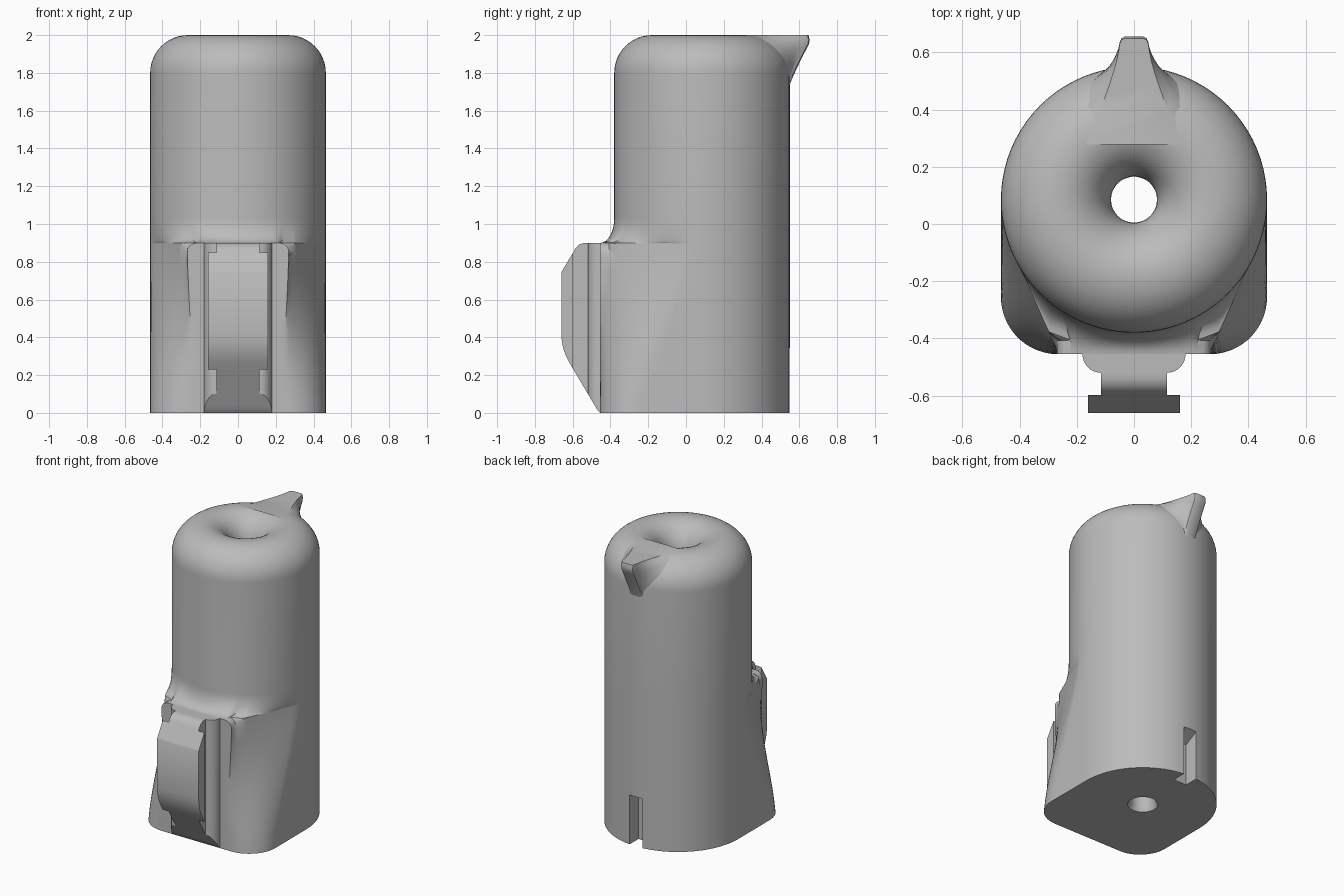
import bpy, bmesh
from math import sin, cos, pi, sqrt, radians

cube = bpy.data.objects.get("Cube")
if cube:
    bpy.data.objects.remove(cube, do_unlink=True)

R, CY = 0.465, 0.085          # barrel radius and its centre in y
FRONT = -0.455                # flat front face of the base
THROAT = 0.08                 # radius of the through hole

grey = bpy.data.materials.new("plain_grey")
grey.use_nodes = True
grey.diffuse_color = (0.5, 0.5, 0.5, 1)
grey.node_tree.nodes["Principled BSDF"].inputs["Base Color"].default_value = (0.5, 0.5, 0.5, 1)


def add_object(name, bm):
    bmesh.ops.recalc_face_normals(bm, faces=bm.faces)
    mesh = bpy.data.meshes.new(name)
    bm.to_mesh(mesh)
    bm.free()
    mesh.materials.append(grey)
    obj = bpy.data.objects.new(name, mesh)
    bpy.context.collection.objects.link(obj)
    return obj


def loft(name, rings, closed=False):
    """Skin a list of equal-length point rings, capped or closed on itself."""
    bm = bmesh.new()
    rows = [[bm.verts.new(p) for p in ring] for ring in rings]
    n = len(rows[0])
    pairs = list(zip(rows, rows[1:]))
    if closed:
        pairs.append((rows[-1], rows[0]))
    else:
        bm.faces.new(rows[0])
        bm.faces.new(rows[-1])
    for a, b in pairs:
        for i in range(n):
            j = (i + 1) % n
            bm.faces.new((a[i], a[j], b[j], b[i]))
    return add_object(name, bm)


def smooth(obj, angle=35):
    bpy.ops.object.select_all(action='DESELECT')
    obj.select_set(True)
    bpy.context.view_layer.objects.active = obj
    bpy.ops.object.shade_smooth_by_angle(angle=radians(angle))


def cut(obj, cutter):
    cutter.hide_render = True
    mod = obj.modifiers.new("cut", 'BOOLEAN')
    mod.operation, mod.solver, mod.object = 'DIFFERENCE', 'EXACT', cutter
    bpy.context.view_layer.objects.active = obj
    bpy.ops.object.modifier_apply(modifier=mod.name)
    bpy.data.objects.remove(cutter, do_unlink=True)


# Half outlines of the body, from the +x side round to the front centre
A, B, C = 6, 14, 8


def on_circle(deg):
    return (R * cos(radians(deg)), CY - R * sin(radians(deg)))


def lerp(p, q, t):
    return tuple(a + (b - a) * t for a, b in zip(p, q))


def bezier(p, q, r, t):
    return lerp(lerp(p, q, t), lerp(q, r, t), t)


circle_half = ([on_circle(10 * i / A) for i in range(A)]
               + [on_circle(10 + 50 * i / (B - 1)) for i in range(B)]
               + [on_circle(60 + 30 * (i + 1) / C) for i in range(C)])
base_half = ([lerp((R, CY), (R, -0.255), i / A) for i in range(A)]
             + [(0.265 + 0.2 * cos(pi / 2 * i / (B - 1)), -0.255 - 0.2 * sin(pi / 2 * i / (B - 1)))
                for i in range(B)]
             + [lerp((0.265, FRONT), (0, FRONT), (i + 1) / C) for i in range(C)])
tab_half = ([on_circle(10 * i / A) for i in range(A)]
            + [bezier(on_circle(10), (0.36, -0.25), (0.27, -0.435), i / (B - 1)) for i in range(B)]
            + [lerp((0.27, FRONT), (0, FRONT), i / (C - 1)) for i in range(C)])


def full_ring(half, z):
    mirrored = [(-x, y) for x, y in reversed(half[:-1])]
    back = [(-R * cos(pi * i / 40), CY + R * sin(pi * i / 40)) for i in range(1, 40)]
    return [(x, y, z) for x, y in half + mirrored + back]


def round_ring(r, z):
    return [(x * r / R, CY + (y - CY) * r / R, z) for x, y, _ in full_ring(circle_half, 0)]


def blend(p, q, t):
    return [lerp(a, b, t) for a, b in zip(p, q)]


def tab_width(z):
    return 0.22 + sqrt(max(0, 0.05 ** 2 - max(0, z - 0.85) ** 2))


# Body: flared base, fillet into the barrel, rounded rim, funnel and bore
rings = []
for z in [0.9 * i / 12 for i in range(12)] + [0.85, 0.87, 0.885, 0.895, 0.9]:
    t = z / 0.9
    f = 0.5 * t + 0.5 * t * t * (3 - 2 * t)
    half = blend(base_half, tab_half, f)
    if z > 0.84:
        half = [(min(x, tab_width(z)) if y < -0.4 else x, y) for x, y in half]
    rings.append(full_ring(half, z))
rings.sort(key=lambda ring: ring[0][2])
ledge = [(x, y) for x, y in tab_half]
ledge = [(min(x, tab_width(0.9)) if y < -0.4 else x, y) for x, y in ledge]
for i in range(1, 9):
    a = pi / 2 * i / 8
    rings.append(full_ring(blend(ledge, circle_half, sin(a)), 0.9 + 0.13 * (1 - cos(a))))
for i in range(13):
    a = pi / 2 * i / 12
    rings.append(round_ring(R - 0.2 + 0.2 * cos(a), 1.8 + 0.2 * sin(a)))
for i in range(1, 13):
    a = pi / 2 * i / 12
    rings.append(round_ring(THROAT + (R - 0.2 - THROAT) * (1 - sin(a)), 1.8 + 0.2 * cos(a)))
rings += [round_ring(THROAT, 0.03), round_ring(THROAT + 0.015, 0)]
body = loft("body", rings, closed=True)

# Slot low in the back, with a sloping roof
slot = [(0.45, -0.05), (0.45, 0.29), (0.6, 0.37), (0.6, -0.05)]
cut(body, loft("slot_cutter", [[(x, y, z) for y, z in slot] for x in (-0.05, 0.05)]))

# Small grooves around the throat
bm = bmesh.new()
for i in range(10):
    a = 2 * pi * (i + 0.5) / 10
    made = bmesh.ops.create_cone(bm, cap_ends=True, segments=8, radius1=0.012, radius2=0.012, depth=0.2)
    bmesh.ops.translate(bm, verts=made["verts"],
                        vec=(0.081 * cos(a), CY + 0.081 * sin(a), 1.73))
cut(body, add_object("groove_cutter", bm))
smooth(body)

# Mounting rail: filleted neck and wider plate, as (y, half width, low z, high z)
stations = [(-0.3, 0.18, 0, 0.9)]
for i in range(9):
    a = pi / 2 * i / 8
    y = -0.455 - 0.065 * sin(a)
    stations.append((y, 0.115 + 0.065 * cos(a), max(0, (-0.46 - y) * 1.69), 0.9))
stations += [(-0.54, 0.115, 0.135, 0.9), (-0.565, 0.115, 0.177, 0.892),
             (-0.585, 0.115, 0.211, 0.872), (-0.597, 0.115, 0.231, 0.85),
             (-0.597, 0.16, 0.231, 0.85), (-0.62, 0.16, 0.27, 0.812),
             (-0.635, 0.16, 0.30, 0.787), (-0.648, 0.16, 0.335, 0.765),
             (-0.656, 0.16, 0.37, 0.752), (-0.66, 0.16, 0.41, 0.745)]
rail = loft("mounting_rail", [[(-w, y, lo), (w, y, lo), (w, y, hi), (-w, y, hi)]
                              for y, w, lo, hi in stations])
smooth(rail, 30)

# Pouring lip: horizontal slices that flare into the rim
slices = []
for i in range(13):
    z = 1.71 + 0.29 * i / 12
    rim = R - 0.2 + sqrt(max(0, 0.04 - max(0, z - 1.8) ** 2))
    t = min(1, (z - 1.71) / 0.25)
    tip = 0.54 + 0.115 * t ** 1.15 - (0.006 if i == 12 else 0)
    spread = 0.06 + 0.11 * min(1, t * 1.3)
    root = (spread, CY + sqrt(rim ** 2 - spread ** 2) - 0.01)
    neck = (0.05, max(tip - 0.02, root[1] + 0.005))
    bend = (0.06, root[1] + 0.7 * (neck[1] - root[1]))
    half = [bezier(root, bend, neck, k / 8) for k in range(9)]
    half += [(0.044, tip - 0.006), (0.032, tip)]
    slices.append([(x, y, z) for x, y in half] + [(-x, y, z) for x, y in reversed(half)])
lip = loft("pouring_lip", slices)
smooth(lip)
